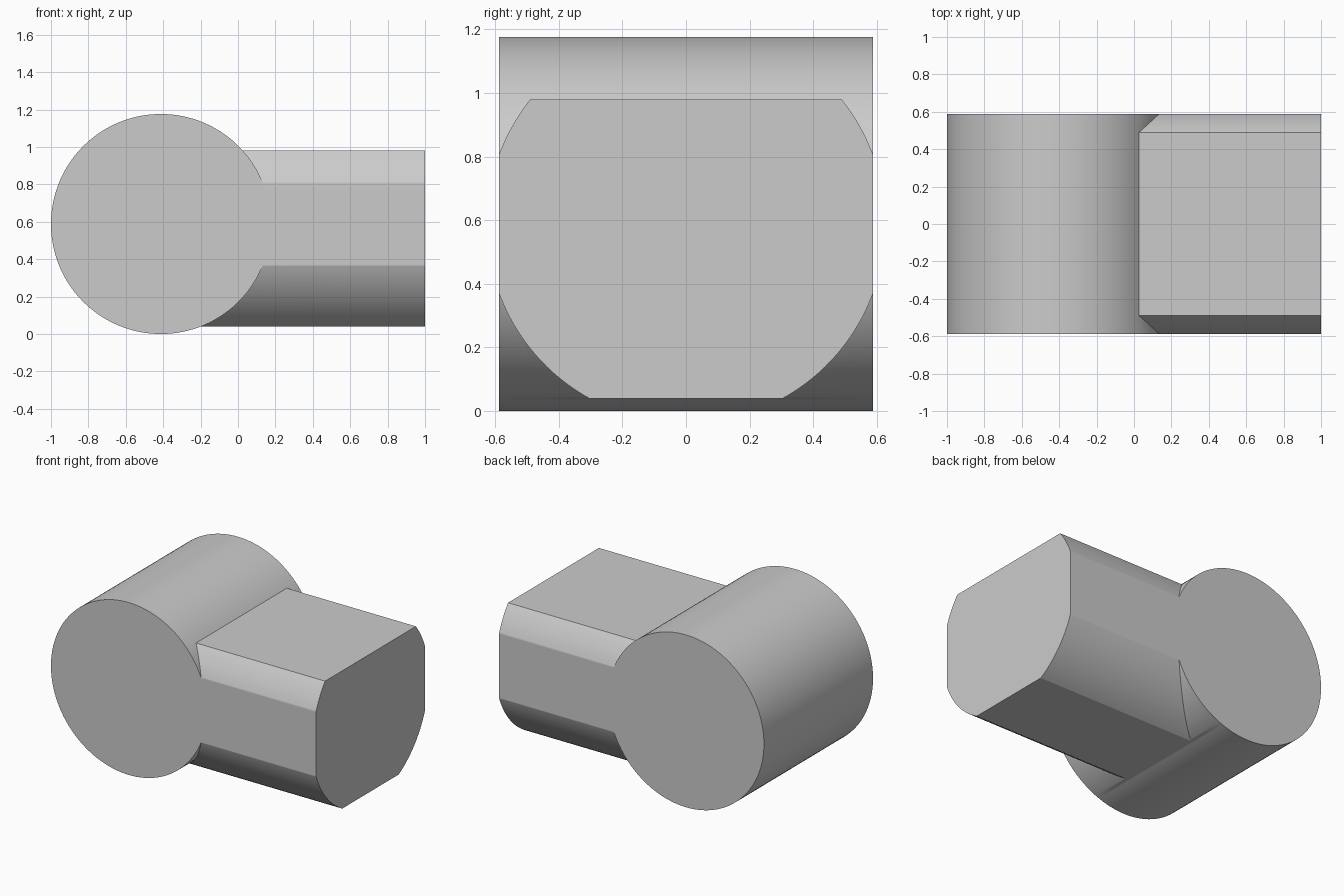
import bpy
import bmesh
from math import asin, cos, pi, sin

if "Cube" in bpy.data.objects:
    bpy.data.objects.remove(bpy.data.objects["Cube"], do_unlink=True)

HALF = 0.588      # half width, also drum radius and axis height
DRUM_X = -0.412
STOCK_R = 0.627   # radius of the arm's rounded flanks
ARM_TOP = 0.98 - HALF
ARM_BOTTOM = 0.04 - HALF
STEPS = 40

grey = bpy.data.materials.new("plain grey")
grey.use_nodes = True
colour = (0.6, 0.6, 0.6, 1)
grey.diffuse_color = colour
grey.node_tree.nodes["Principled BSDF"].inputs["Base Color"].default_value = colour


def prism(name, points, offset):
    """Extrude a closed 3D outline along an offset."""
    bm = bmesh.new()
    face = bm.faces.new([bm.verts.new(p) for p in points])
    made = bmesh.ops.extrude_face_region(bm, geom=[face])["geom"]
    verts = [v for v in made if isinstance(v, bmesh.types.BMVert)]
    bmesh.ops.translate(bm, verts=verts, vec=offset)
    bmesh.ops.recalc_face_normals(bm, faces=bm.faces)
    mesh = bpy.data.meshes.new(name)
    bm.to_mesh(mesh)
    bm.free()
    mesh.materials.append(grey)
    obj = bpy.data.objects.new(name, mesh)
    bpy.context.collection.objects.link(obj)
    return obj


def combine(target, other, operation):
    mod = target.modifiers.new(operation.title(), "BOOLEAN")
    mod.object, mod.operation, mod.solver = other, operation, "EXACT"
    bpy.context.view_layer.objects.active = target
    bpy.ops.object.modifier_apply(modifier=mod.name)
    bpy.data.objects.remove(other, do_unlink=True)


# Round drum lying across the body, overlong before trimming
circle = [2 * pi * i / 128 for i in range(128)]
body = prism("drum_and_arm",
             [(DRUM_X + HALF * cos(a), -1, HALF + HALF * sin(a)) for a in circle],
             (0, 2, 0))

# Arm: round stock with flat top and bottom
low, high = asin(ARM_BOTTOM / STOCK_R), asin(ARM_TOP / STOCK_R)
flank = [low + (high - low) * i / STEPS for i in range(STEPS + 1)]
right = [(DRUM_X, STOCK_R * cos(a), HALF + STOCK_R * sin(a)) for a in flank]
left = [(x, -y, z) for x, y, z in reversed(right)]
arm = prism("arm", right + left, (1 - DRUM_X, 0, 0))
combine(body, arm, "UNION")

# Trim both sides flush
trim = prism("side_trim", [(x, -HALF, z) for x, z in ((-2, -1), (2, -1), (2, 2), (-2, 2))],
             (0, 2 * HALF, 0))
combine(body, trim, "INTERSECT")

# Smooth the curves, keep the flats flat
bpy.ops.object.select_all(action="DESELECT")
body.select_set(True)
bpy.context.view_layer.objects.active = body
bpy.ops.object.shade_smooth_by_angle(angle=pi / 6)
weighted = body.modifiers.new("Weighted normals", "WEIGHTED_NORMAL")
weighted.keep_sharp = True
